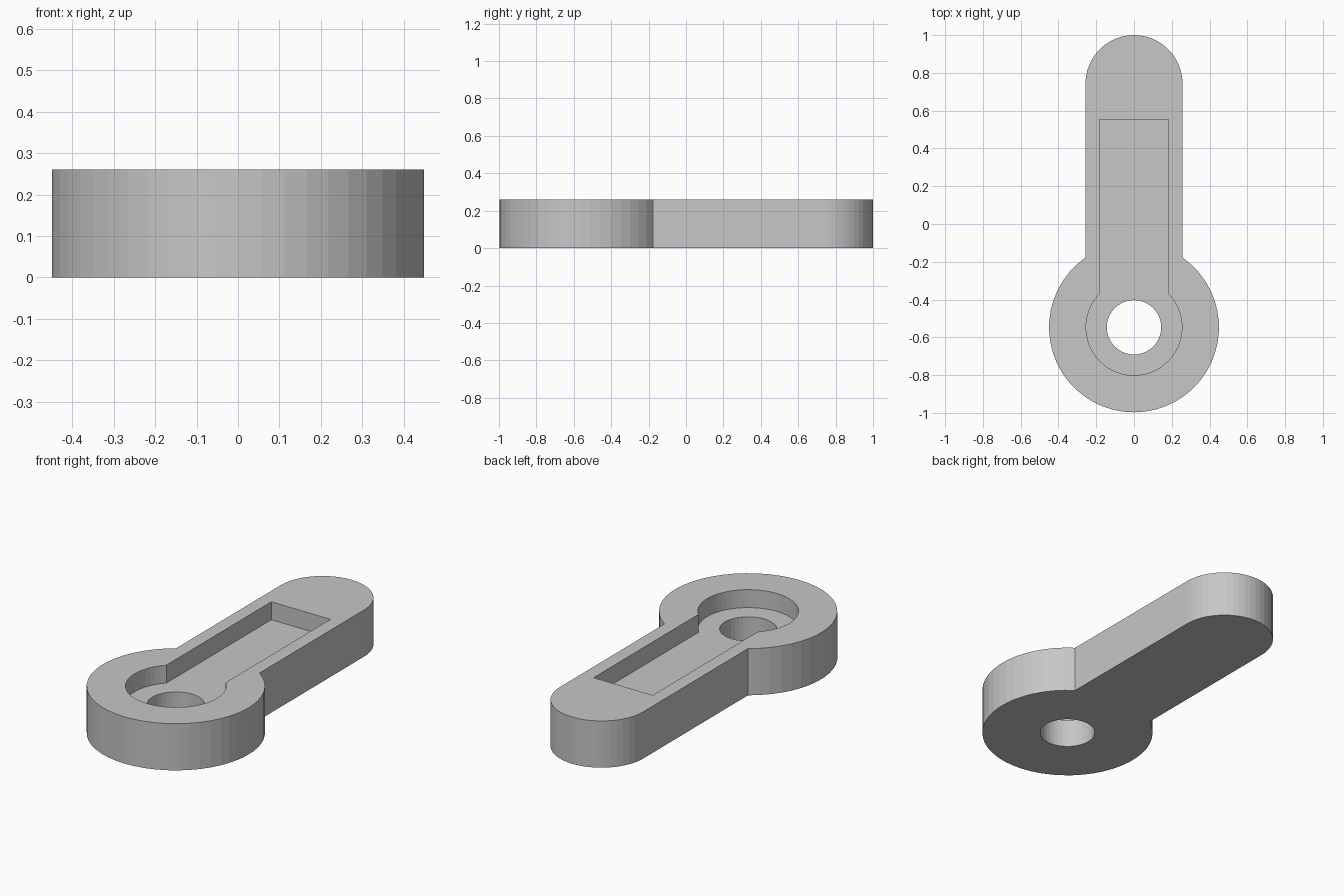
import bpy
import bmesh
from math import sin, cos, asin, pi

HEIGHT = 0.26
FLOOR = 0.16        # height of the pocket floor
RING_Y = -0.547     # centre of the round end
STEPS = 40

cube = bpy.data.objects.get("Cube")
if cube:
    bpy.data.objects.remove(cube, do_unlink=True)

grey = bpy.data.materials.new("plain grey")
grey.use_nodes = True
colour = (0.57, 0.57, 0.57, 1)
grey.diffuse_color = colour
grey.node_tree.nodes["Principled BSDF"].inputs["Base Color"].default_value = colour


def arc(cy, radius, start, end, steps=STEPS):
    """Points on an arc centred on x = 0, both ends included."""
    angles = [start + (end - start) * i / steps for i in range(steps + 1)]
    return [(radius * cos(a), cy + radius * sin(a)) for a in angles]


def keyhole(radius, half_width, end_points):
    """Round end joined to a straight arm that finishes with end_points."""
    join = pi / 2 - asin(half_width / radius)
    return end_points + arc(RING_Y, radius, pi - join, 2 * pi + join)


def prism(name, outline, bottom, top):
    bm = bmesh.new()
    base = bm.faces.new([bm.verts.new((x, y, bottom)) for x, y in outline])
    result = bmesh.ops.extrude_face_region(bm, geom=[base])
    verts = [v for v in result["geom"] if isinstance(v, bmesh.types.BMVert)]
    bmesh.ops.translate(bm, verts=verts, vec=(0, 0, top - bottom))
    bmesh.ops.recalc_face_normals(bm, faces=bm.faces)
    mesh = bpy.data.meshes.new(name)
    bm.to_mesh(mesh)
    bm.free()
    mesh.materials.append(grey)
    obj = bpy.data.objects.new(name, mesh)
    bpy.context.collection.objects.link(obj)
    return obj


# Solid body: round end and straight arm with a rounded tip
arm = 0.257
body = prism("lever_body", keyhole(0.45, arm, arc(1 - arm, arm, 0, pi, 24)), 0, HEIGHT)

# Cutters: keyhole pocket with a square end, and a through hole
slot = 0.182
pocket = prism("pocket_cutter", keyhole(0.254, slot, [(slot, 0.553), (-slot, 0.553)]),
               FLOOR, HEIGHT + 0.1)
hole = prism("hole_cutter", arc(RING_Y, 0.144, 0, 2 * pi)[:-1], -0.1, HEIGHT + 0.1)

# Cut the body and remove the cutters
bpy.context.view_layer.objects.active = body
for cutter in (pocket, hole):
    cut = body.modifiers.new(cutter.name, 'BOOLEAN')
    cut.operation = 'DIFFERENCE'
    cut.solver = 'EXACT'
    cut.object = cutter
    bpy.ops.object.modifier_apply(modifier=cut.name)
    bpy.data.objects.remove(cutter, do_unlink=True)
